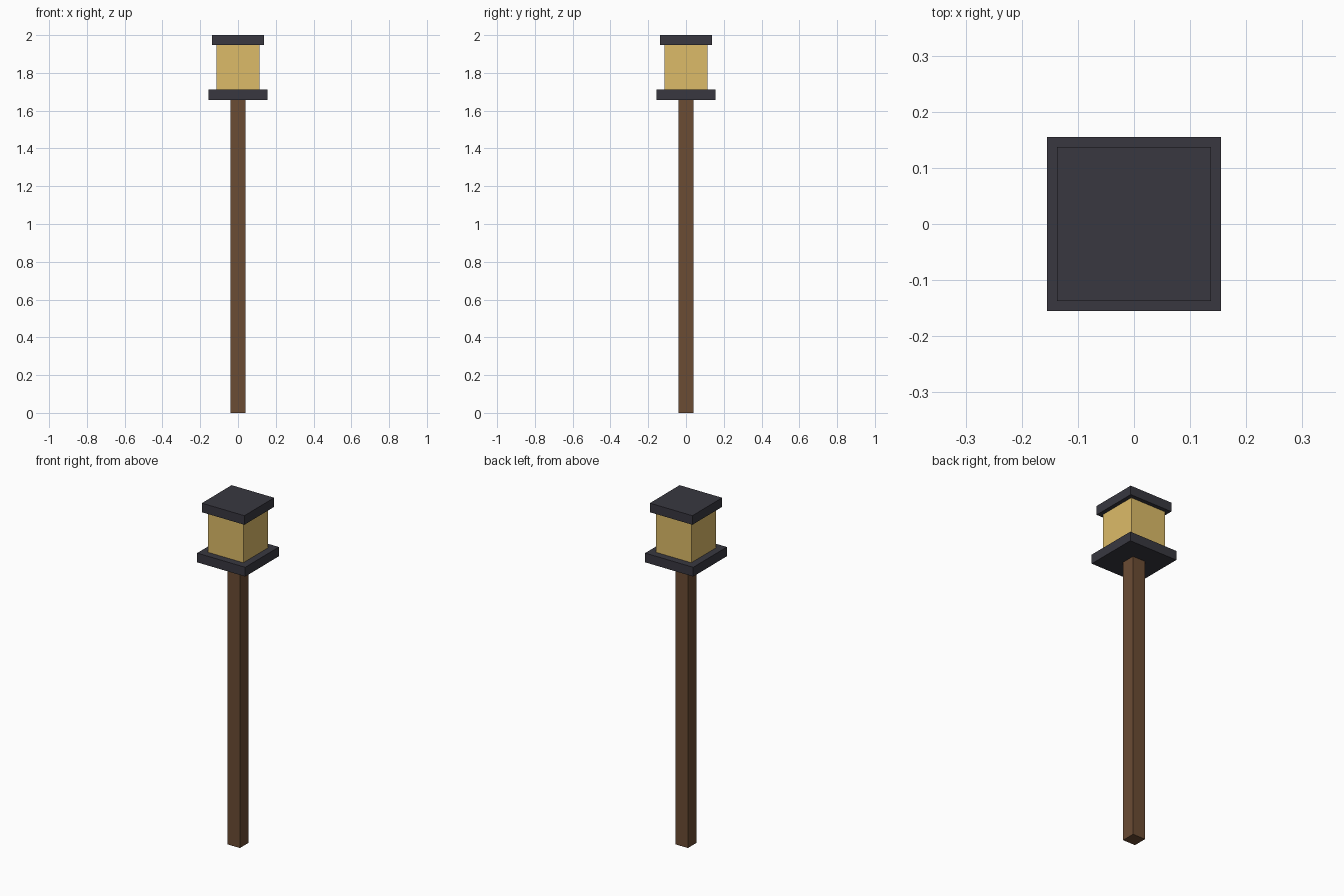
import bpy

if "Cube" in bpy.data.objects:
    bpy.data.objects.remove(bpy.data.objects["Cube"])


def material(name, rgb):
    mat = bpy.data.materials.new(name)
    mat.diffuse_color = (*rgb, 1.0)
    mat.use_nodes = True
    mat.node_tree.nodes["Principled BSDF"].inputs["Base Color"].default_value = mat.diffuse_color
    return mat


wood = material("wood", (0.147, 0.072, 0.034))
metal = material("dark_metal", (0.040, 0.039, 0.051))
glow = material("warm_glass", (0.72, 0.50, 0.14))


def block(name, half, z0, z1, mat):
    """Square block centred on the z axis, from z0 to z1."""
    bpy.ops.mesh.primitive_cube_add(size=1, location=(0, 0, (z0 + z1) / 2))
    ob = bpy.context.object
    ob.name = name
    ob.scale = (2 * half, 2 * half, z1 - z0)
    bpy.ops.object.transform_apply(location=False, rotation=False, scale=True)
    ob.data.materials.append(mat)
    return ob


# Post, then the lantern stacked on top of it
block("post", 0.04, 0.0, 1.657, wood)
block("lantern_base", 0.155, 1.657, 1.711, metal)
block("lantern_glass", 0.114, 1.711, 1.947, glow)
block("lantern_cap", 0.137, 1.947, 2.0, metal)
